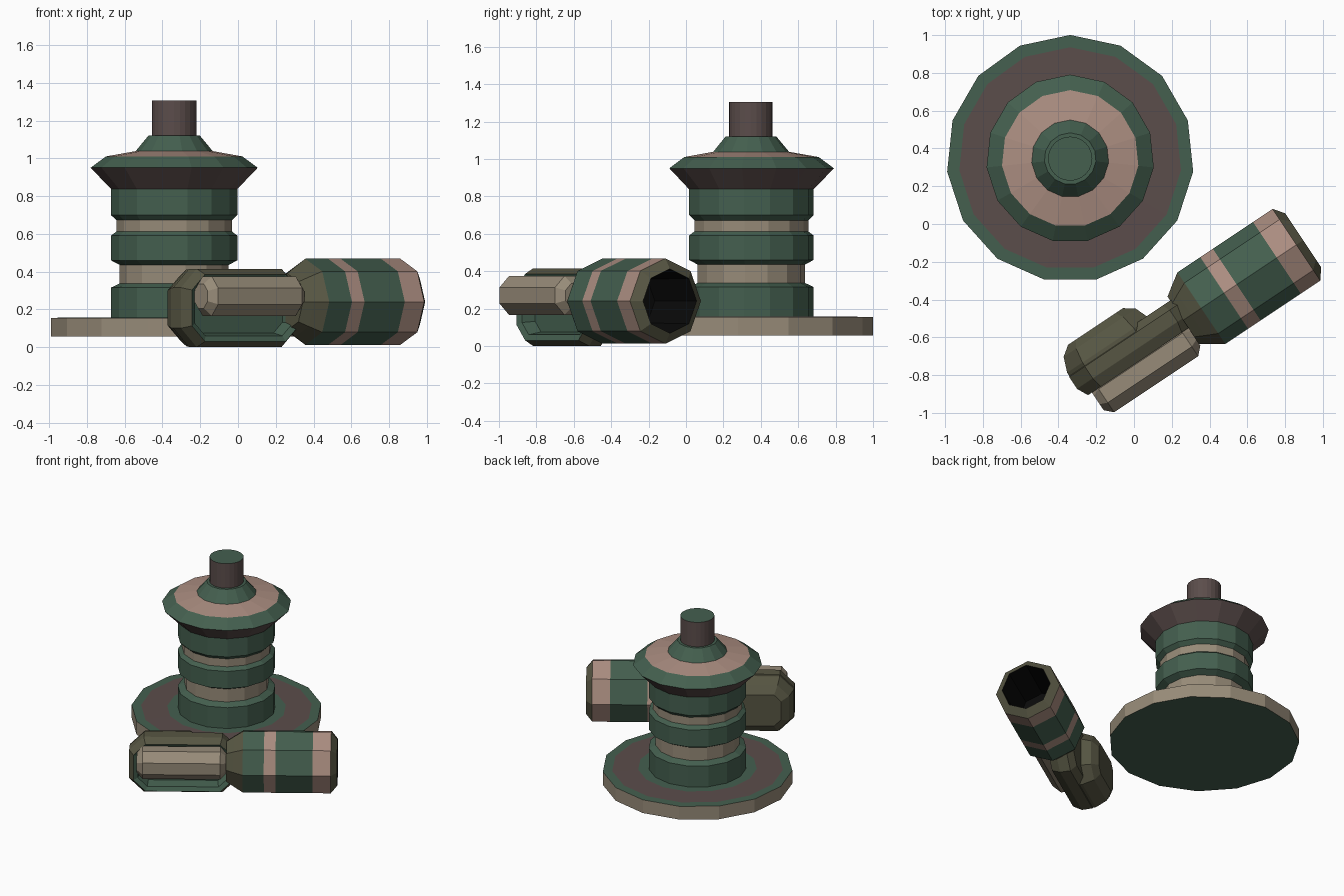
import bpy, bmesh
from math import cos, sin, pi, radians
from mathutils import Matrix, Vector

if "Cube" in bpy.data.objects:
    bpy.data.objects.remove(bpy.data.objects["Cube"])

COLORS = {
    "green": (0.058, 0.115, 0.078, 1), "brown": (0.105, 0.074, 0.070, 1),
    "pink": (0.41, 0.27, 0.22, 1), "tan": (0.31, 0.26, 0.19, 1),
    "olive": (0.095, 0.093, 0.056, 1), "black": (0.003, 0.003, 0.003, 1),
}
NAMES = list(COLORS)
MATS = []
for n, c in COLORS.items():
    m = bpy.data.materials.new(n)
    m.diffuse_color = c
    m.use_nodes = True
    m.node_tree.nodes["Principled BSDF"].inputs["Base Color"].default_value = m.diffuse_color
    MATS.append(m)


def loft(name, rings, colors, matrix=Matrix(), caps=("green", "green")):
    """Skin equal-sized rings; colors[i] paints the span i -> i+1."""
    bm = bmesh.new()
    vr = [[bm.verts.new(matrix @ Vector(p)) for p in r] for r in rings]
    n = len(rings[0])
    for a, b, col in zip(vr, vr[1:], colors):
        for i in range(n):
            j = (i + 1) % n
            bm.faces.new((a[i], a[j], b[j], b[i])).material_index = NAMES.index(col)
    bm.faces.new(vr[0][::-1]).material_index = NAMES.index(caps[0])
    bm.faces.new(vr[-1]).material_index = NAMES.index(caps[1])
    bmesh.ops.recalc_face_normals(bm, faces=bm.faces)
    me = bpy.data.meshes.new(name)
    bm.to_mesh(me)
    bm.free()
    for m in MATS:
        me.materials.append(m)
    ob = bpy.data.objects.new(name, me)
    bpy.context.collection.objects.link(ob)
    return ob


def lathe(name, profile, sides, matrix, caps, phase=90):
    """profile rows: radius, height, colour of the span that follows."""
    rings = [[(r * cos(radians(phase) + 2 * pi * i / sides),
               r * sin(radians(phase) + 2 * pi * i / sides), z) for i in range(sides)]
             for r, z, _ in profile]
    return loft(name, rings, [p[2] for p in profile[:-1]], matrix, caps)


# ---- Pedestal: 15-sided turned parts ----
STAND = Matrix.Translation((-0.338, 0.346, 0))
lathe("base_disc", [(0.655, 0.055, "tan"), (0.655, 0.155, "green"),
                    (0.59, 0.156, "brown"), (0.41, 0.157, "green"), (0.33, 0.157, "")],
      15, STAND, ("green", "green"))
lathe("column", [(0.337, 0.15, "green"), (0.337, 0.315, "green"), (0.29, 0.337, "tan"),
                 (0.29, 0.435, "green"), (0.337, 0.46, "green"), (0.337, 0.59, "green"),
                 (0.308, 0.612, "tan"), (0.308, 0.672, "green"), (0.337, 0.70, "green"),
                 (0.337, 0.838, "brown"), (0.445, 0.95, "green"), (0.363, 1.01, "pink"),
                 (0.205, 1.038, "green"), (0.137, 1.12, "")],
      15, STAND, ("green", "green"))
lathe("top_pin", [(0.117, 1.10, "brown"), (0.117, 1.305, "")], 24, STAND, ("brown", "green"))

# ---- Handle frame: local x = sideways, y = up, z = along the handle ----
A = radians(33.7)
HANDLE = Matrix(((-sin(A), 0, cos(A), 0.86), (cos(A), 0, sin(A), -0.11),
                 (0, 1, 0, 0), (0, 0, 0, 1)))

# Hollow octagonal barrel with two bands and a bevelled mouth
lathe("barrel", [(0.15, -0.72, "olive"), (0.185, -0.67, "olive"), (0.228, -0.605, "green"),
                 (0.228, -0.46, "pink"), (0.228, -0.38, "green"), (0.228, -0.124, "pink"),
                 (0.228, 0.0, "olive"), (0.172, 0.043, "black"), (0.165, -0.35, "")],
      8, HANDLE @ Matrix.Translation((0, 0.24, 0)), ("olive", "black"))


def tray(side, u0, u1, z0, z1, cut, inset):
    """Octagonal outline in the along/up plane at a sideways offset."""
    u0, u1, z0, z1 = u0 + inset, u1 - inset, z0 + inset, z1 - inset
    c = cut - inset * 0.58
    pts = [(u0 + c, z0), (u1 - c, z0), (u1, z0 + c), (u1, z1 - c),
           (u1 - c, z1), (u0 + c, z1), (u0, z1 - c), (u0, z0 + c)]
    return [(side, z, u) for u, z in pts]


# Open-fronted housing: recess floor, wall, rim, outer wall, back
SHAPE = (-1.39, -0.65, 0.0, 0.415, 0.10)
loft("housing", [tray(s, *SHAPE, i) for s, i in
                 ((0.04, 0.075), (-0.035, 0.06), (-0.05, 0.03), (0.01, 0.0),
                  (0.085, 0.0), (0.125, 0.045))],
     ["green", "green", "olive", "olive", "olive"], HANDLE, ("green", "olive"))
# Raised back of the housing
BACK = (-1.39, -0.86, 0.0, 0.415, 0.10)
loft("housing_back", [tray(s, *BACK, i) for s, i in
                      ((0.06, 0.004), (0.11, 0.004), (0.19, 0.035), (0.23, 0.09))],
     ["olive"] * 3, HANDLE, ("olive", "olive"))

# Octagonal rod seated in the recess, with bevelled ends
lathe("rod", [(0.07, -1.335, "tan"), (0.113, -1.295, "tan"), (0.113, -0.76, "tan"),
              (0.07, -0.72, "")],
      8, HANDLE @ Matrix.Translation((-0.098, 0.27, 0)), ("tan", "tan"), 22.5)
